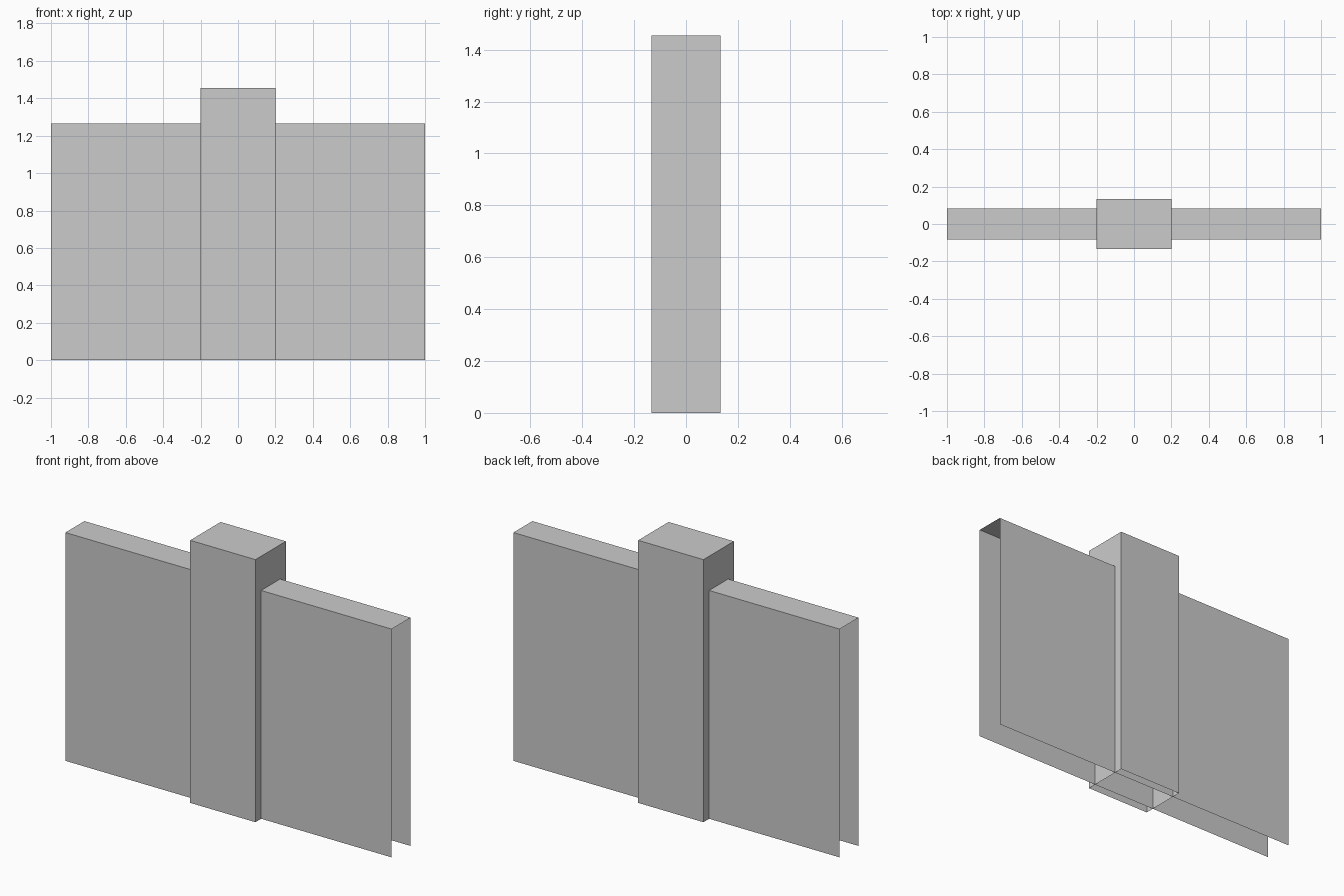
import bpy, bmesh

if "Cube" in bpy.data.objects:
    bpy.data.objects.remove(bpy.data.objects["Cube"])


def open_box(name, half_x, half_y, height, open_ends=False):
    """Thin-shelled box standing on z = 0, open below and optionally at both x ends."""
    bm = bmesh.new()
    bmesh.ops.create_cube(bm, size=1)
    for v in bm.verts:
        v.co = (v.co.x * 2 * half_x, v.co.y * 2 * half_y, (v.co.z + 0.5) * height)
    bm.normal_update()
    unwanted = [f for f in bm.faces
                if f.normal.z < -0.5 or (open_ends and abs(f.normal.x) > 0.5)]
    bmesh.ops.delete(bm, geom=unwanted, context='FACES')
    mesh = bpy.data.meshes.new(name)
    bm.to_mesh(mesh)
    bm.free()
    obj = bpy.data.objects.new(name, mesh)
    bpy.context.collection.objects.link(obj)
    return obj


# Wall running through the pillar, open at its ends so sections can be chained
open_box("wall", 1.0, 0.083, 1.265, open_ends=True)

# Taller, thicker pillar in the middle
open_box("pillar", 0.2, 0.133, 1.455)
